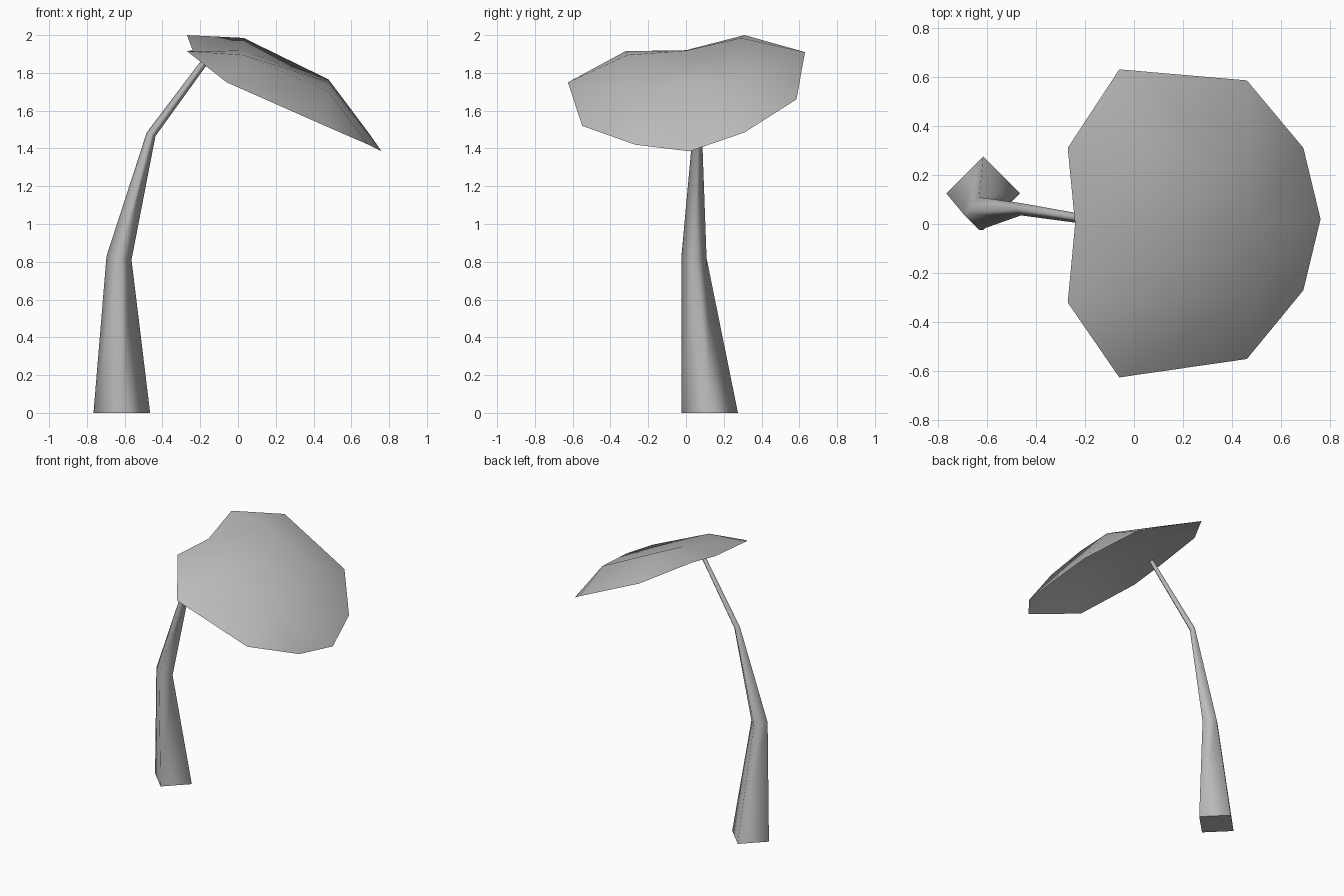
import bpy
import bmesh
import math
from mathutils import Vector

default_cube = bpy.data.objects.get("Cube")
if default_cube:
    bpy.data.objects.remove(default_cube, do_unlink=True)


def make_material(name, colour):
    material = bpy.data.materials.new(name)
    material.use_nodes = True
    material.diffuse_color = colour
    shader = next(n for n in material.node_tree.nodes if n.type == 'BSDF_PRINCIPLED')
    shader.inputs["Base Color"].default_value = colour
    shader.inputs["Roughness"].default_value = 0.8
    return material


def finish(name, bm, material, fix_normals=False):
    """Turn a bmesh into a linked object with one material."""
    if fix_normals:
        bmesh.ops.recalc_face_normals(bm, faces=bm.faces[:])
    mesh = bpy.data.meshes.new(name)
    bm.to_mesh(mesh)
    bm.free()
    mesh.materials.append(material)
    obj = bpy.data.objects.new(name, mesh)
    bpy.context.collection.objects.link(obj)
    return obj


grey = make_material("plain grey", (0.5, 0.5, 0.5, 1))


def build_trunk():
    """Leaning four-sided trunk lofted through tapering diamond rings."""
    # Each ring: centre, radius, lean of the ring towards +x
    rings = [
        ((-0.615, 0.125, 0), 0.15, 0),
        ((-0.63, 0.042, 0.82), 0.067, 0.15),
        ((-0.46, 0.06, 1.475), 0.025, 0.4),
        ((-0.14, 0.01, 1.908), 0.018, 0.6),
    ]
    bm = bmesh.new()
    loops = []
    for centre, radius, lean in rings:
        loop = []
        for side in range(4):
            angle = side * math.pi / 2
            across = math.cos(angle) * radius
            offset = Vector((across * math.cos(lean),
                             math.sin(angle) * radius,
                             -across * math.sin(lean)))
            loop.append(bm.verts.new(Vector(centre) + offset))
        loops.append(loop)
    for low, high in zip(loops, loops[1:]):
        for i in range(4):
            j = (i + 1) % 4
            face = bm.faces.new((low[i], low[j], high[j], high[i]))
            face.smooth = True
    # Flat ends
    bm.faces.new(reversed(loops[0]))
    bm.faces.new(loops[-1])
    return finish("trunk", bm, grey, fix_normals=True)


def build_canopy():
    """Thin drooping leaf sheet lofted from rows running along x."""
    # Short rim rows on the front and back edges
    front_rim = [(-0.06, -0.625, 1.75), (0.46, -0.55, 1.52)]
    back_rim = [(-0.06, 0.63, 1.91), (0.46, 0.585, 1.66)]
    # Long rows: front ridge, central valley, back ridge
    ridges = [
        [(-0.27, -0.32, 1.915), (0.03, -0.31, 1.895), (0.48, -0.29, 1.7), (0.69, -0.27, 1.42)],
        [(-0.24, 0, 1.92), (0.03, 0, 1.918), (0.48, 0.01, 1.75), (0.76, 0.02, 1.385)],
        [(-0.27, 0.31, 2), (0.03, 0.29, 1.985), (0.48, 0.29, 1.765), (0.69, 0.31, 1.485)],
    ]
    bm = bmesh.new()

    def add_row(points):
        return [bm.verts.new(p) for p in points]

    rows = [add_row(points) for points in ridges]
    # Middle panels
    for near, far in zip(rows, rows[1:]):
        for i in range(len(near) - 1):
            bm.faces.new((near[i], near[i + 1], far[i + 1], far[i]))
    # Edge panels: a triangle, a quad and a triangle on each side
    for rim_points, row in ((front_rim, rows[0]), (back_rim, rows[-1])):
        rim = add_row(rim_points)
        bm.faces.new((rim[0], row[1], row[0]))
        bm.faces.new((rim[0], rim[1], row[2], row[1]))
        bm.faces.new((rim[1], row[3], row[2]))
    # Every panel faces upwards
    bm.normal_update()
    for face in bm.faces:
        face.smooth = True
        if face.normal.z < 0:
            face.normal_flip()
    return finish("canopy", bm, grey)


build_trunk()
build_canopy()
